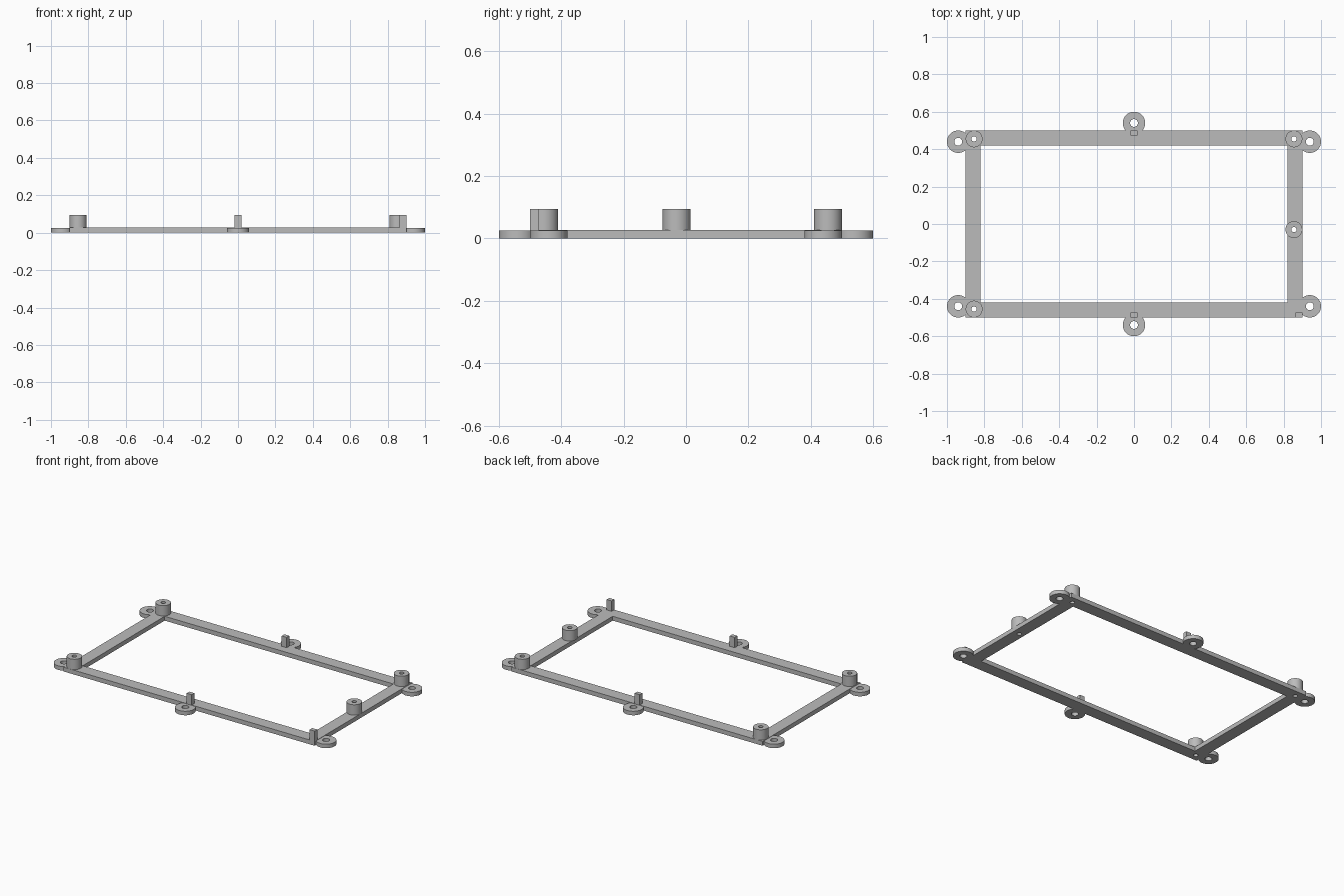
import bpy
import bmesh
from math import cos, sin, tau, radians
from mathutils import Vector

cube = bpy.data.objects.get("Cube")
if cube:
    bpy.data.objects.remove(cube, do_unlink=True)

grey = bpy.data.materials.new("plain grey")
grey.use_nodes = True
colour = (0.5, 0.5, 0.5, 1)
grey.diffuse_color = colour
grey.node_tree.nodes["Principled BSDF"].inputs["Base Color"].default_value = colour

FRAME_TOP = 0.028
EAR_TOP = 0.026
POST_TOP = 0.095
POST_HOLE = 0.014


def circle(x, y, r, n=48):
    return [(x + r * cos(tau * i / n), y + r * sin(tau * i / n)) for i in range(n)]


def rect(x0, x1, y0, y1):
    return [(x0, y0), (x1, y0), (x1, y1), (x0, y1)]


def plate(name, loops, z0, z1):
    """Fill an outline with its holes, then extrude it from z0 to z1."""
    bm = bmesh.new()
    for loop in loops:
        vs = [bm.verts.new((x, y, z0)) for x, y in loop]
        for i, v in enumerate(vs):
            bm.edges.new((vs[i - 1], v))
    bmesh.ops.triangle_fill(bm, use_beauty=True, edges=bm.edges[:], normal=(0, 0, 1))
    ext = bmesh.ops.extrude_face_region(bm, geom=bm.faces[:], use_keep_orig=True)
    top = [g for g in ext["geom"] if isinstance(g, bmesh.types.BMVert)]
    bmesh.ops.translate(bm, verts=top, vec=Vector((0, 0, z1 - z0)))
    bmesh.ops.recalc_face_normals(bm, faces=bm.faces[:])
    mesh = bpy.data.meshes.new(name)
    bm.to_mesh(mesh)
    bm.free()
    mesh.materials.append(grey)
    obj = bpy.data.objects.new(name, mesh)
    bpy.context.collection.objects.link(obj)
    bpy.ops.object.select_all(action='DESELECT')
    obj.select_set(True)
    bpy.context.view_layer.objects.active = obj
    bpy.ops.object.shade_smooth_by_angle(angle=radians(30))
    return obj


posts = {
    "post_front_right": (-0.855, -0.455),
    "post_back_right": (-0.855, 0.455),
    "post_back_left": (0.855, 0.455),
    "post_middle_left": (0.855, -0.03),
}

# Rectangular frame, with the post holes running through it
frame_loops = [rect(-0.9, 0.9, -0.5, 0.5), rect(-0.82, 0.82, -0.42, 0.42)]
frame_loops += [circle(x, y, POST_HOLE) for x, y in posts.values()]
plate("frame", frame_loops, 0, FRAME_TOP)

# Hollow standoff posts
for name, (x, y) in posts.items():
    plate(name, [circle(x, y, 0.045), circle(x, y, POST_HOLE)], FRAME_TOP, POST_TOP)

# Round mounting ears at the corners and the middle of the long sides
for side, y_sign in (("front", -1), ("back", 1)):
    for place, x, y in (("right", -0.94, 0.44), ("middle", 0, 0.54), ("left", 0.94, 0.44)):
        y *= y_sign
        plate(f"ear_{side}_{place}", [circle(x, y, 0.06), circle(x, y, 0.021)], 0, EAR_TOP)

# Square locating pegs
plate("peg_front_middle", [rect(-0.018, 0.018, -0.5, -0.473)], FRAME_TOP, POST_TOP)
plate("peg_back_middle", [rect(-0.018, 0.018, 0.473, 0.5)], FRAME_TOP, POST_TOP)
plate("peg_front_left", [rect(0.864, 0.9, -0.5, -0.473)], FRAME_TOP, POST_TOP)
